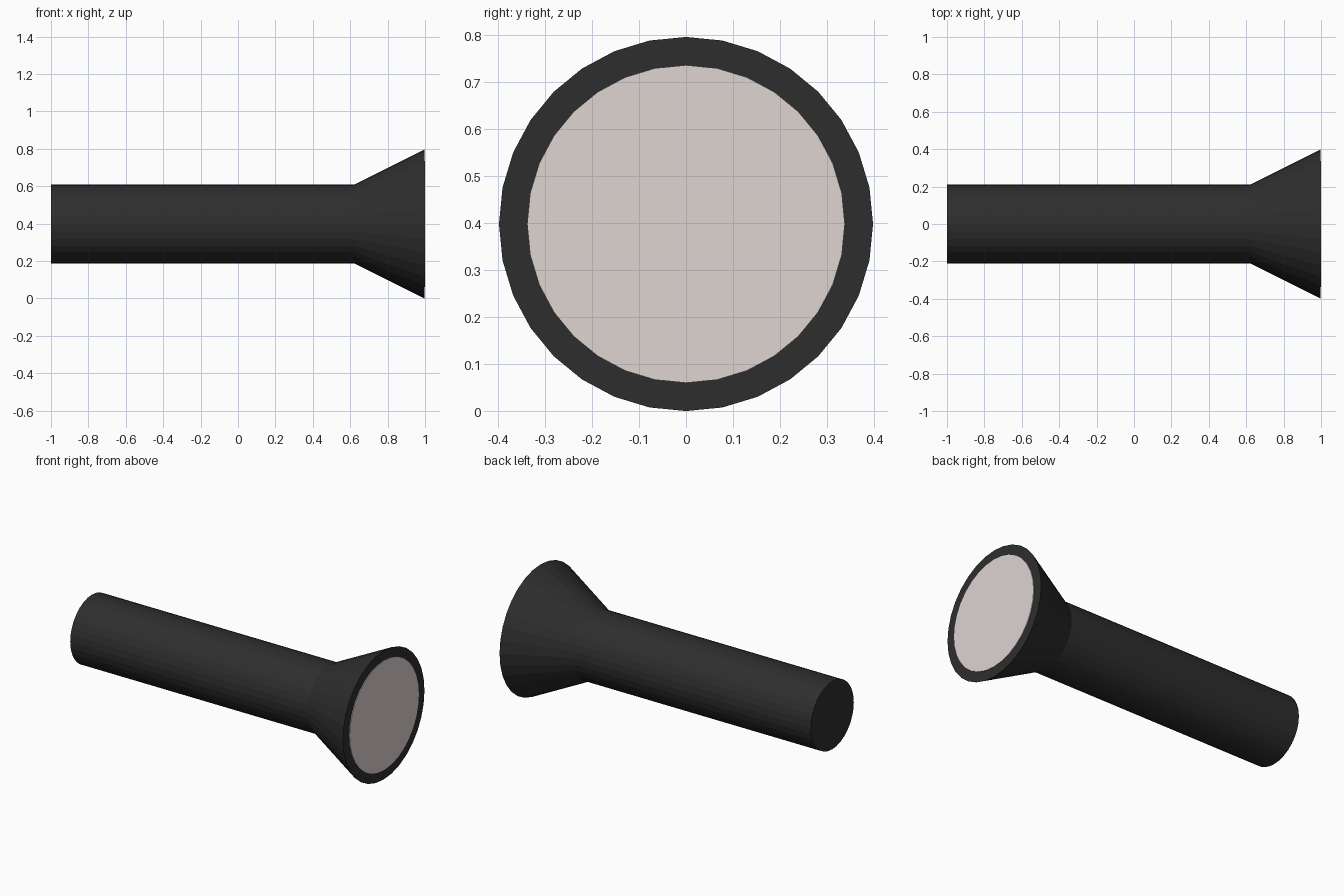
import bpy
from math import pi

if "Cube" in bpy.data.objects:
    bpy.data.objects.remove(bpy.data.objects["Cube"])

SIDES = 32
AXIS_Z = 0.398


def material(name, color):
    mat = bpy.data.materials.new(name)
    mat.diffuse_color = (*color, 1)
    mat.use_nodes = True
    mat.node_tree.nodes["Principled BSDF"].inputs["Base Color"].default_value = mat.diffuse_color
    return mat


def tube(name, x0, x1, r0, r1, mat):
    """Capped cone or cylinder along x, from radius r0 at x0 to r1 at x1."""
    bpy.ops.mesh.primitive_cone_add(
        vertices=SIDES, radius1=r0, radius2=r1, depth=x1 - x0,
        location=((x0 + x1) / 2, 0, AXIS_Z), rotation=(0, pi / 2, 0))
    obj = bpy.context.object
    obj.name = name
    obj.data.materials.append(mat)
    return obj


black = material("black_casing", (0.028, 0.027, 0.027))
glass = material("pale_lens", (0.73, 0.66, 0.64))

# Straight handle
tube("handle", -1.0, 0.62, 0.21, 0.21, black)

# Flared lamp head
tube("head", 0.62, 0.996, 0.21, 0.398, black)

# Thin lens disc standing just proud of the head
tube("lens", 0.99, 1.0, 0.338, 0.338, glass)
